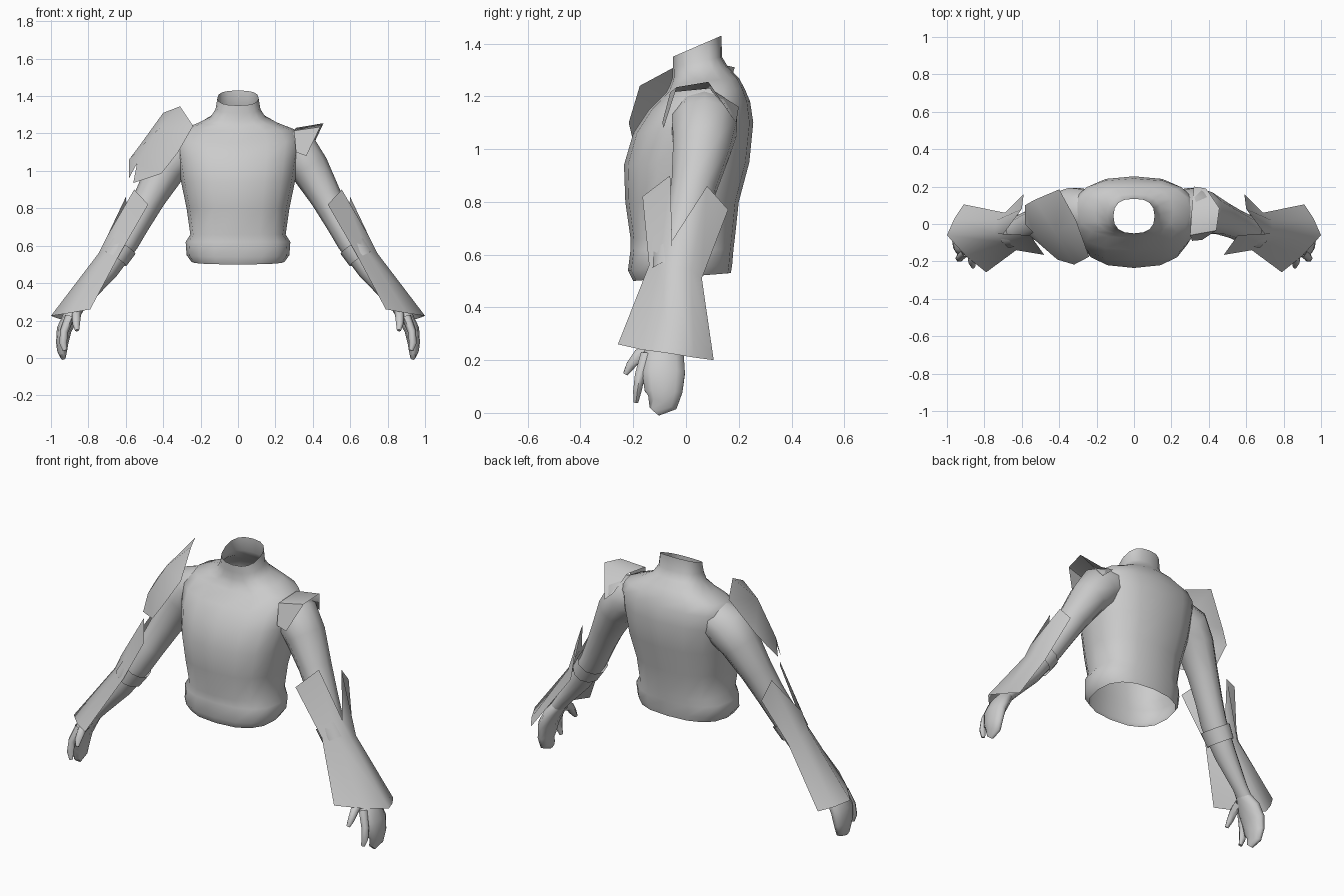
import bpy, math
from mathutils import Vector

cloth = bpy.data.materials.new("grey")
cloth.diffuse_color = (0.6, 0.6, 0.6, 1)


def make(name, verts, faces, angle=60, mirror=False):
    me = bpy.data.meshes.new(name)
    me.from_pydata([tuple(v) for v in verts], [], faces)
    me.materials.append(cloth)
    ob = bpy.data.objects.new(name, me)
    bpy.context.collection.objects.link(ob)
    bpy.ops.object.select_all(action='DESELECT')
    ob.select_set(True)
    bpy.context.view_layer.objects.active = ob
    bpy.ops.object.shade_smooth_by_angle(angle=math.radians(angle))
    if mirror:
        other = ob.copy()
        other.data = me.copy()
        other.data.transform(((-1, 0, 0, 0), (0, 1, 0, 0), (0, 0, 1, 0), (0, 0, 0, 1)))
        other.data.flip_normals()
        other.name = name.replace("left", "right")
        bpy.context.collection.objects.link(other)
    return ob


def loft(name, rings, closed=True, cap=False, angle=60, mirror=False):
    n = len(rings[0])
    verts = [p for r in rings for p in r]
    faces = []
    for i in range(len(rings) - 1):
        for j in range(n if closed else n - 1):
            k = (j + 1) % n
            faces.append((i * n + j, i * n + k, (i + 1) * n + k, (i + 1) * n + j))
    if cap:
        faces.append(tuple(range((len(rings) - 1) * n, len(rings) * n)))
    return make(name, verts, faces, angle, mirror)


def tube(name, path, n=10, cap=False):
    """path rows: x, y, z, radius in y, radius across"""
    pts = [Vector(p[:3]) for p in path]
    rings = []
    for i, p in enumerate(path):
        d = pts[min(i + 1, len(pts) - 1)] - pts[max(i - 1, 0)]
        u = Vector((-d.z, 0, d.x)).normalized()
        v = d.cross(u).normalized()
        rings.append([pts[i] + u * p[4] * math.cos(a) + v * p[3] * math.sin(a)
                      for a in (2 * math.pi * j / n for j in range(n))])
    return loft(name, rings, cap=cap, mirror=True)


# torso with waist hem and open collar: z front, z back, half width, y front, y back
profile = [(0.50, 0.53, 0.25, -0.20, 0.17), (0.54, 0.56, 0.275, -0.22, 0.175),
           (0.62, 0.62, 0.28, -0.21, 0.18), (0.66, 0.66, 0.255, -0.21, 0.185),
           (0.80, 0.80, 0.275, -0.23, 0.20), (0.94, 0.95, 0.305, -0.235, 0.24),
           (1.06, 1.10, 0.325, -0.20, 0.255), (1.15, 1.18, 0.335, -0.14, 0.243),
           (1.215, 1.23, 0.30, -0.075, 0.222), (1.245, 1.27, 0.21, -0.06, 0.20),
           (1.27, 1.31, 0.145, -0.052, 0.16), (1.31, 1.35, 0.12, -0.05, 0.136),
           (1.35, 1.43, 0.11, -0.05, 0.135)]


def torso_ring(zf, zb, w, yf, yb, n=16):
    ring, e = [], 0.8
    for j in range(n):
        a = 2 * math.pi * j / n
        c, s = math.cos(a), math.sin(a)
        x = w * math.copysign(abs(c) ** e, c)
        t = 0.5 + 0.5 * math.copysign(abs(s) ** e, s)
        ring.append((x, yf + (yb - yf) * t, zf + (zb - zf) * t))
    return ring


loft("torso", [torso_ring(*p) for p in profile])

# arms, straps and hands
tube("left_arm", [(0.25, 0.07, 1.12, 0.12, 0.11), (0.32, 0.07, 1.09, 0.13, 0.125),
                  (0.385, 0.06, 1.01, 0.115, 0.105), (0.47, 0.03, 0.86, 0.09, 0.085),
                  (0.54, 0.0, 0.73, 0.08, 0.075), (0.60, -0.03, 0.62, 0.08, 0.07),
                  (0.70, -0.05, 0.47, 0.065, 0.06), (0.82, -0.07, 0.32, 0.045, 0.04),
                  (0.86, -0.08, 0.27, 0.05, 0.036)])
tube("left_strap", [(0.615, -0.035, 0.60, 0.092, 0.08), (0.66, -0.045, 0.53, 0.086, 0.074)])
tube("left_palm", [(0.85, -0.08, 0.28, 0.045, 0.035), (0.895, -0.085, 0.22, 0.08, 0.042),
                   (0.93, -0.085, 0.15, 0.085, 0.04), (0.94, -0.085, 0.08, 0.075, 0.033),
                   (0.94, -0.09, 0.04, 0.062, 0.027), (0.935, -0.12, 0.006, 0.025, 0.015)],
     cap=True)
tube("left_index_finger", [(0.90, -0.15, 0.22, 0.025, 0.025), (0.93, -0.175, 0.14, 0.022, 0.022),
                           (0.935, -0.185, 0.08, 0.018, 0.02), (0.925, -0.19, 0.04, 0.01, 0.012)],
     n=6, cap=True)
tube("left_thumb", [(0.86, -0.12, 0.25, 0.03, 0.025), (0.865, -0.18, 0.22, 0.024, 0.024),
                    (0.865, -0.21, 0.18, 0.02, 0.02), (0.86, -0.23, 0.147, 0.01, 0.011)],
     n=6, cap=True)

# flared gauntlets: front edge, front peak, notch, rear peak, rear edge
top = [(0.48, -0.165, 0.82), (0.555, -0.06, 0.90), (0.70, -0.055, 0.65),
       (0.60, 0.08, 0.86), (0.59, 0.16, 0.77)]
waist = [(0.63, -0.14, 0.56), (0.69, -0.10, 0.57), (0.745, -0.05, 0.56),
         (0.735, 0.02, 0.54), (0.69, 0.06, 0.51)]
hem = [(0.79, -0.258, 0.26), (0.90, -0.17, 0.24), (1.0, -0.06, 0.225),
       (0.96, 0.03, 0.21), (0.91, 0.105, 0.20)]
loft("left_gauntlet", [top, waist, hem], closed=False, mirror=True)

# flared shoulder cap on one side
loft("left_shoulder_cap",
     [[(0.31, -0.09, 1.10), (0.30, -0.06, 1.215), (0.31, 0.09, 1.23), (0.32, 0.20, 1.16)],
      [(0.365, -0.085, 1.08), (0.44, -0.035, 1.235), (0.457, 0.085, 1.255), (0.385, 0.19, 1.10)]],
     closed=False)

# broad shoulder plate on the other side
plate = [(-0.40, 0.185, 1.31), (-0.31, 0.02, 1.345), (-0.24, -0.175, 1.24),
         (-0.32, -0.217, 1.10), (-0.41, -0.19, 0.985), (-0.56, -0.06, 0.935),
         (-0.54, -0.045, 1.04), (-0.583, 0.0, 0.96), (-0.583, 0.10, 1.06),
         (-0.53, 0.13, 1.13), (-0.42, -0.05, 1.23)]
make("right_shoulder_plate", plate,
     [(0, 1, 10), (1, 2, 10), (2, 3, 10), (3, 4, 10), (4, 5, 6, 10),
      (6, 7, 8, 10), (8, 9, 10), (9, 0, 10)])
